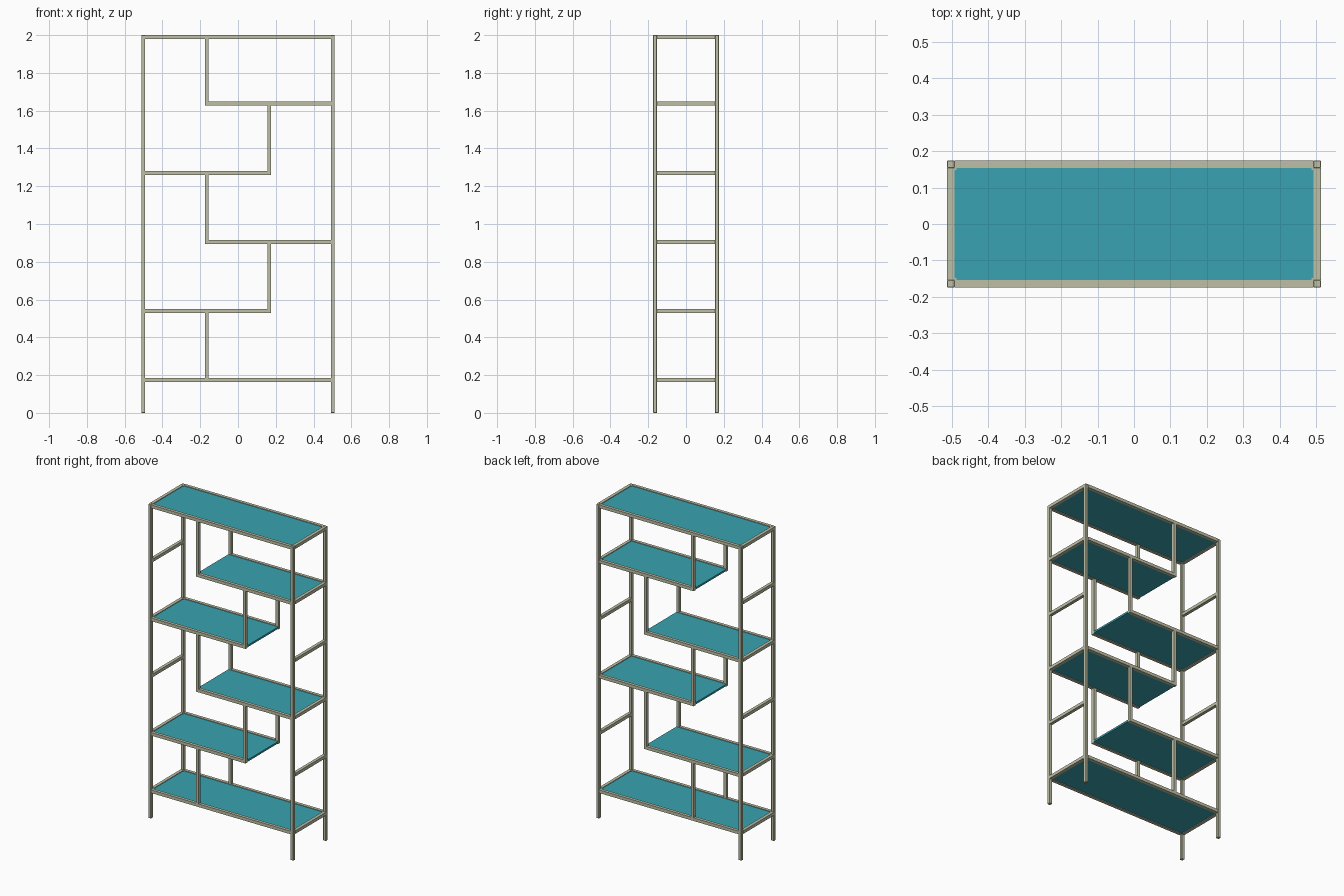
import bpy

if "Cube" in bpy.data.objects:
    bpy.data.objects.remove(bpy.data.objects["Cube"], do_unlink=True)


def material(name, color):
    mat = bpy.data.materials.new(name)
    mat.use_nodes = True
    mat.diffuse_color = color
    mat.node_tree.nodes["Principled BSDF"].inputs["Base Color"].default_value = color
    return mat


FRAME = material("pale olive metal", (0.52, 0.53, 0.38, 1))
PANEL = material("teal panel", (0.04, 0.36, 0.44, 1))

T = 0.02              # tube thickness
X, Y = 0.512, 0.174   # outer half width and half depth
INNER = 0.176         # outer end of the part-width shelves
LEVELS = [0.174, 0.54, 0.905, 1.27, 1.638, 1.99]


def box(name, x, y, z, mat, bevel=0.0):
    """Box from (min, max) pairs."""
    bpy.ops.mesh.primitive_cube_add(
        size=1, location=(sum(x) / 2, sum(y) / 2, sum(z) / 2))
    ob = bpy.context.object
    ob.name = name
    ob.scale = (x[1] - x[0], y[1] - y[0], z[1] - z[0])
    bpy.ops.object.transform_apply(location=False, rotation=False, scale=True)
    ob.data.materials.append(mat)
    if bevel:
        mod = ob.modifiers.new("soft edge", "BEVEL")
        mod.width = bevel
        mod.segments = 1
    return ob


def edge(limit, side):
    """Span of one tube lying against the outer limit on a side."""
    return (limit - T, limit) if side > 0 else (-limit, -limit + T)


# Corner posts
for sx in (-1, 1):
    for sy in (-1, 1):
        box("corner_post", edge(X, sx), edge(Y, sy), (0, 2), FRAME, 0.0015)

for i, z in enumerate(LEVELS):
    zs = (z - T / 2, z + T / 2)

    # Side rails on every level
    for sx in (-1, 1):
        box("side_rail", edge(X, sx), (-Y + T, Y - T), zs, FRAME)

    # Shelves: full at both ends, alternating left and right between
    full = i in (0, len(LEVELS) - 1)
    x0 = -X + T if full or i % 2 else -INNER
    x1 = X - T if full or i % 2 == 0 else INNER
    for sy in (-1, 1):
        box("shelf_rail", (x0, x1), edge(Y, sy), zs, FRAME)
    box("shelf_panel", (x0, x1), (-Y + T, Y - T), (z - 0.006, z + 0.006), PANEL)

    # Small corner cleats where the panel meets the posts
    for sx in (-1, 1):
        if (x0 if sx < 0 else x1) * sx < X - T - 0.01:
            continue
        for sy in (-1, 1):
            xs = sorted((sx * (X - T), sx * (X - T - 0.006)))
            ys = sorted((sy * (Y - T), sy * (Y - T - 0.006)))
            box("corner_cleat", xs, ys, (z - 0.008, z + 0.008), FRAME)

    # Inner posts up to the next level
    if i < len(LEVELS) - 1:
        side = 1 if i % 2 else -1
        for sy in (-1, 1):
            box("inner_post", edge(INNER, side), edge(Y, sy),
                (z + T / 2, LEVELS[i + 1] - T / 2), FRAME)
